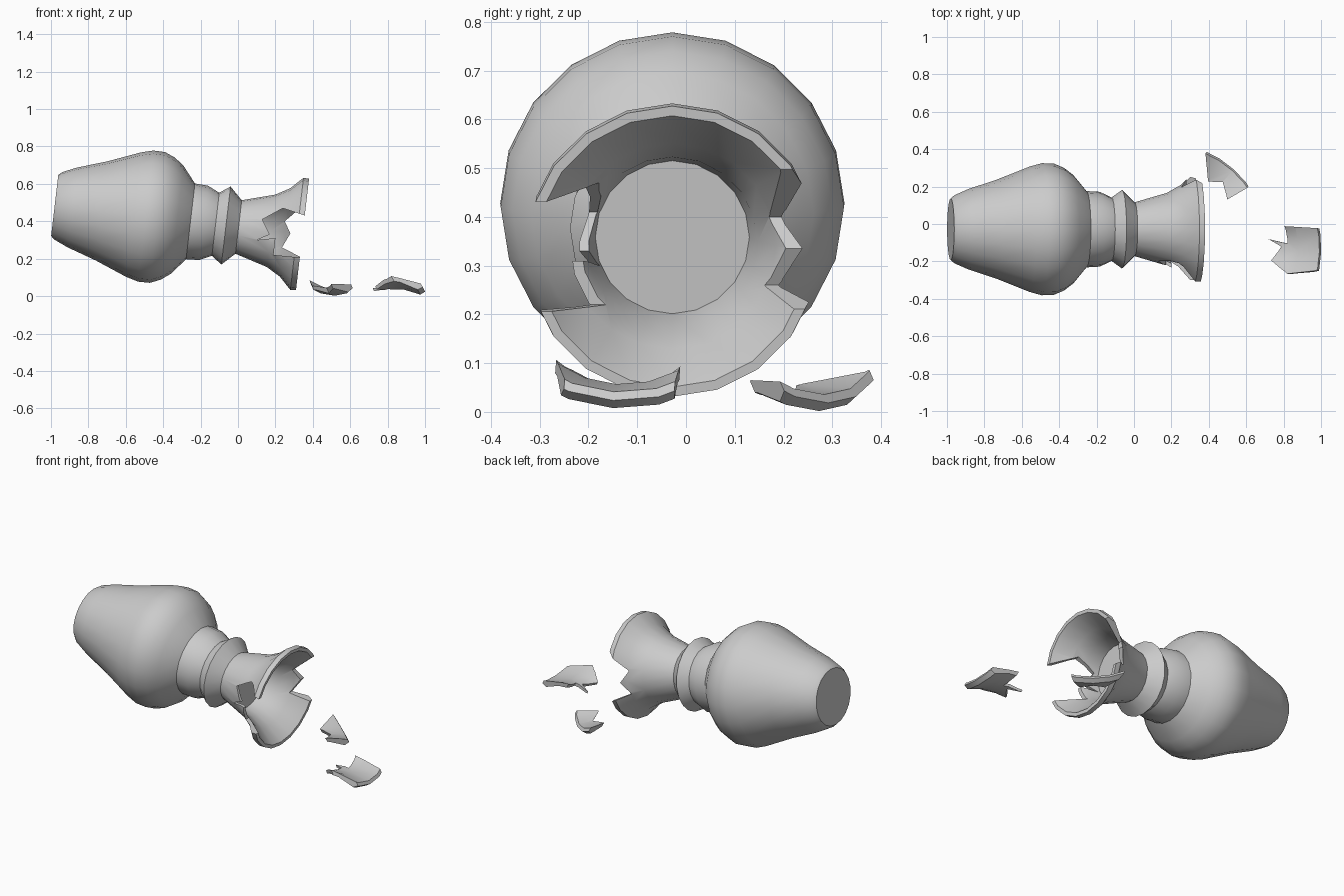
import bpy, bmesh
from math import sin, cos, pi, radians
from mathutils import Matrix, Vector

if "Cube" in bpy.data.objects:
    bpy.data.objects.remove(bpy.data.objects["Cube"])

SIDES = 20
TILT = radians(6.7)
PLACE = Matrix.Translation((-0.98, -0.028, 0.485)) @ Matrix.Rotation(TILT, 4, 'Y')

# (distance along axis, radius): foot, belly, collar, flared rim, inner wall
PROFILE = [(0, .165), (.02, .182), (.095, .215), (.25, .266), (.424, .335),
           (.49, .353), (.553, .352), (.61, .328), (.66, .29), (.731, .204),
           (.802, .2), (.866, .17), (.922, .21), (.99, .144), (1.165, .195),
           (1.24, .238), (1.304, .302), (1.334, .3),
           (1.334, .28), (1.24, .212), (1.165, .175), (1.085, .158)]

# break outlines seen from the front (x, z)
NEAR = [(.45, .40), (.24, .47), (.13, .41), (.17, .33), (.10, .30),
        (.20, .31), (.19, .22), (.45, .195)]
FAR = [(.45, .57), (.25, .40), (.28, .335), (.235, .26), (.45, .15)]


def add_object(name, bm):
    bmesh.ops.recalc_face_normals(bm, faces=bm.faces)
    me = bpy.data.meshes.new(name)
    bm.to_mesh(me)
    bm.free()
    ob = bpy.data.objects.new(name, me)
    bpy.context.collection.objects.link(ob)
    return ob


def make_vase(name):
    bm = bmesh.new()
    rings = [[bm.verts.new(PLACE @ Vector((t, r * sin(2 * pi * i / SIDES), r * cos(2 * pi * i / SIDES))))
              for i in range(SIDES)] for t, r in PROFILE]
    for a, b in zip(rings, rings[1:]):
        for i in range(SIDES):
            j = (i + 1) % SIDES
            bm.faces.new((a[i], a[j], b[j], b[i]))
    bm.faces.new(rings[0])
    bm.faces.new(rings[-1])
    return add_object(name, bm)


def make_cutter(name, outline, y0, y1):
    bm = bmesh.new()
    a = [bm.verts.new((x, y0, z)) for x, z in outline]
    b = [bm.verts.new((x, y1, z)) for x, z in outline]
    bm.faces.new(a)
    bm.faces.new(b)
    for i in range(len(a)):
        j = (i + 1) % len(a)
        bm.faces.new((a[i], a[j], b[j], b[i]))
    ob = add_object(name, bm)
    ob.hide_render = True
    return ob


def apply_boolean(ob, cutter, operation):
    mod = ob.modifiers.new("cut", 'BOOLEAN')
    mod.object, mod.operation, mod.solver = cutter, operation, 'EXACT'
    bpy.context.view_layer.update()
    me = bpy.data.meshes.new_from_object(ob.evaluated_get(bpy.context.evaluated_depsgraph_get()))
    ob.modifiers.clear()
    ob.data = me


def smooth(ob):
    bpy.ops.object.select_all(action='DESELECT')
    ob.select_set(True)
    bpy.context.view_layer.objects.active = ob
    bpy.ops.object.shade_smooth_by_angle(angle=radians(35))


def make_shard(name, cutter, roll, turn, flat, target):
    """Piece broken out by the cutter, laid on the ground with its hollow side up."""
    ob = make_vase(name)
    apply_boolean(ob, cutter, 'INTERSECT')
    ob.data.transform(Matrix.Rotation(radians(turn), 4, 'Z') @ Matrix.Rotation(radians(-flat), 4, 'Y')
                      @ Matrix.Rotation(radians(roll), 4, 'X') @ Matrix.Rotation(-TILT, 4, 'Y'))
    co = [v.co for v in ob.data.vertices]
    mid = [(min(c[k] for c in co) + max(c[k] for c in co)) / 2 for k in (0, 1)]
    low = min(c.z for c in co)
    ob.data.transform(Matrix.Translation((target[0] - mid[0], target[1] - mid[1], target[2] - low)))
    smooth(ob)


near_cut = make_cutter("near_cutter", NEAR, -.6, -.1)
far_cut = make_cutter("far_cutter", FAR, .1, .6)

# broken vase lying on its side
vase = make_vase("vase")
apply_boolean(vase, near_cut, 'DIFFERENCE')
apply_boolean(vase, far_cut, 'DIFFERENCE')
smooth(vase)

# the two fallen pieces
make_shard("large_shard", near_cut, 86, 0, 28, (.86, -.14, .008))
make_shard("small_shard", far_cut, -90, 48, 30, (.497, .258, .002))

for c in (near_cut, far_cut):
    bpy.data.objects.remove(c)
